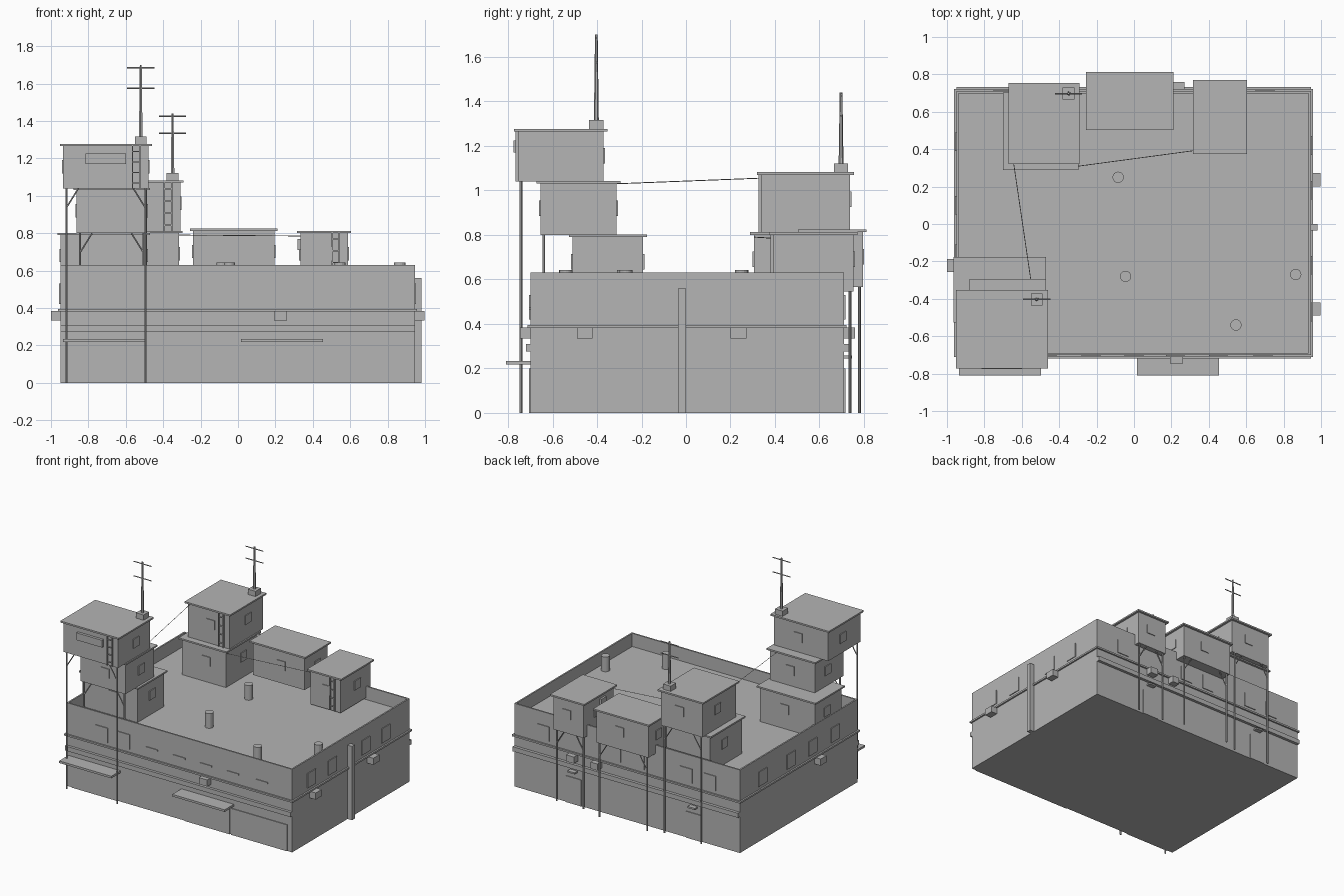
import bpy, bmesh, math
from mathutils import Vector

if "Cube" in bpy.data.objects:
    bpy.data.objects.remove(bpy.data.objects["Cube"])

grey = bpy.data.materials.new("plain_grey")
grey.diffuse_color = (0.46, 0.46, 0.46, 1)
grey.use_nodes = True
grey.node_tree.nodes["Principled BSDF"].inputs["Base Color"].default_value = grey.diffuse_color


def finish(name, bm):
    me = bpy.data.meshes.new(name)
    bm.to_mesh(me)
    bm.free()
    me.materials.append(grey)
    ob = bpy.data.objects.new(name, me)
    bpy.context.collection.objects.link(ob)
    return ob


def add_box(bm, x0, x1, y0, y1, z0, z1):
    verts = bmesh.ops.create_cube(bm, size=1)["verts"]
    for v in verts:
        v.co = Vector(((x0 + x1) / 2 + v.co.x * (x1 - x0),
                       (y0 + y1) / 2 + v.co.y * (y1 - y0),
                       (z0 + z1) / 2 + v.co.z * (z1 - z0)))


def box(name, *ext):
    bm = bmesh.new()
    add_box(bm, *ext)
    return finish(name, bm)


def rod(name, a, b, r, r2=None, sides=6):
    a, b = Vector(a), Vector(b)
    bm = bmesh.new()
    bmesh.ops.create_cone(bm, cap_ends=True, segments=sides, radius1=r,
                          radius2=r if r2 is None else r2, depth=(b - a).length)
    ob = finish(name, bm)
    ob.location = (a + b) / 2
    ob.rotation_euler = (b - a).to_track_quat("Z", "Y").to_euler()
    return ob


def plate(name, side, wall, u, z0, z1, w, t=0.006):
    """Thin panel on a wall: side is -x, +x, -y or +y, u the centre along it."""
    s = 1 if side[0] == "+" else -1
    lo, hi = sorted((wall - s * 0.001, wall + s * t))
    if side[1] == "x":
        return box(name, lo, hi, u - w / 2, u + w / 2, z0, z1)
    return box(name, u - w / 2, u + w / 2, lo, hi, z0, z1)


def ladder(name, x0, x1, y, z0, z1):
    bm = bmesh.new()
    for x in (x0, x1 - 0.007):
        add_box(bm, x, x + 0.007, y - 0.012, y, z0, z1)
    n = 4
    for i in range(n):
        z = z0 + (i + 0.5) * (z1 - z0) / n
        add_box(bm, x0, x1, y - 0.009, y - 0.003, z - 0.003, z + 0.003)
    finish(name, bm)


def hut(name, x0, x1, y0, y1, z0, z1, over=0.017, windows="-x +x -y +y"):
    box(name + "_walls", x0, x1, y0, y1, z0, z1)
    box(name + "_roof", x0 - over, x1 + over, y0 - over, y1 + over, z1, z1 + 0.012)
    zc = z1 - 0.11
    for side in windows.split():
        wall = {"-x": x0, "+x": x1, "-y": y0, "+y": y1}[side]
        lo, hi = (y0, y1) if side[1] == "x" else (x0, x1)
        plate(name + "_window", side, wall, lo + 0.55 * (hi - lo), zc - 0.035, zc + 0.035, 0.07)


def stilts(name, xs, y, z0, top, brace=0.065):
    for x, s in zip(xs, (1, -1)):
        rod(name + "_post", (x, y, z0), (x, y, top), 0.006)
        rod(name + "_brace", (x, y, top - 0.105), (x + s * brace, y, top), 0.004)


def antenna(name, x, y, z, top, bars):
    box(name + "_base", x - 0.032, x + 0.032, y - 0.032, y + 0.032, z, z + 0.042)
    rod(name + "_mast", (x, y, z + 0.04), (x, y, top), 0.011, 0.006)
    for b in bars:
        rod(name + "_bar", (x - 0.073, y, b), (x + 0.073, y, b), 0.004)


# Main building with a sunken roof behind a parapet
X0, X1, Y0, Y1, H, ROOF = -0.95, 0.945, -0.70, 0.71, 0.63, 0.53
bm = bmesh.new()
add_box(bm, X0, X1, Y0, Y1, 0, H)
bm.normal_update()
top = max(bm.faces, key=lambda f: f.calc_center_median().z)
bmesh.ops.inset_region(bm, faces=[top], thickness=0.016)
inner = bmesh.ops.extrude_face_region(bm, geom=[top])
bmesh.ops.translate(bm, vec=(0, 0, ROOF - H),
                    verts=[g for g in inner["geom"] if isinstance(g, bmesh.types.BMVert)])
if top.is_valid:
    bmesh.ops.delete(bm, geom=[top], context="FACES_ONLY")
bmesh.ops.recalc_face_normals(bm, faces=bm.faces)
finish("main_building", bm)

# Ledge around the building, lower bands on front and back
for y0, y1 in ((Y0 - 0.012, Y0), (Y1, Y1 + 0.012)):
    box("ledge", X0 - 0.012, X1 + 0.012, y0, y1, 0.382, 0.395)
for x0, x1 in ((X0 - 0.012, X0), (X1, X1 + 0.012)):
    box("ledge", x0, x1, Y0, Y1, 0.382, 0.395)
box("front_band", X0, X1, Y0 - 0.02, Y0, 0.275, 0.31)
box("back_band", X0, X1, Y1, Y1 + 0.022, 0.275, 0.31)

# Side duct, awnings
box("side_duct", X1, 0.982, -0.035, 0, 0, 0.56)
for x0, x1 in ((-0.935, -0.497), (0.015, 0.455)):
    box("front_awning", x0, x1, -0.81, Y0, 0.218, 0.234)

# Cooling units on the walls
for ext in ((0.193, 0.263, -0.745, Y0), (X1, 0.996, 0.2, 0.272), (X1, 0.996, -0.49, -0.42),
            (-1.0, X0, -0.257, -0.187), (0.21, 0.27, Y1, 0.76), (0.41, 0.475, Y1, 0.76)):
    box("cooling_unit", *ext, 0.334, 0.384)

# Doors, shutter, small door canopies
plate("front_shutter", "-y", Y0, 0.67, 0, 0.2, 0.47)
plate("front_shutter", "-y", Y0, 0.235, 0, 0.2, 0.38)
plate("front_shutter", "-y", Y0, -0.715, 0, 0.2, 0.38)
for x in (0.445, -0.565):
    plate("back_door", "+y", Y1, x, 0, 0.2, 0.13)
    box("door_canopy", x - 0.03, x + 0.03, Y1, Y1 + 0.035, 0.245, 0.257)

# Upper windows and vent slits
for x in (-0.655, -0.47):
    plate("front_window", "-y", Y0, x, 0.42, 0.53, 0.11)
for x in (-0.23, 0, 0.22, 0.45, 0.69):
    plate("vent_slit", "-y", Y0, x, 0.465, 0.477, 0.1)
for y in (-0.47, -0.22, 0.18, 0.42):
    plate("right_window", "+x", X1, y, 0.42, 0.53, 0.1)
for y in (0.44, 0.1, -0.16, -0.43):
    plate("left_window", "-x", X0, y, 0.42, 0.53, 0.1)
for x in (-0.7, -0.5, -0.1, 0.1, 0.7):
    plate("back_window", "+y", Y1, x, 0.42, 0.53, 0.1)

# Roof vents
for x, y in ((-0.085, 0.25), (-0.045, -0.28), (0.865, -0.27), (0.545, -0.54)):
    rod("roof_vent", (x, y, ROOF), (x, y, 0.642), 0.03, sides=16)

# Front left tower of three stacked huts
hut("front_tower_low", -0.948, -0.487, -0.51, -0.193, ROOF, 0.79)
hut("front_tower_mid", -0.863, -0.487, -0.655, -0.312, 0.80, 1.03)
hut("front_tower_top", -0.935, -0.478, -0.755, -0.37, 1.04, 1.265, windows="-x +x +y")
stilts("front_tower", (-0.918, -0.495), -0.742, 0, 1.04)
stilts("front_tower_mid", (-0.845, -0.505), -0.64, ROOF, 0.80)
box("front_cooler", -0.815, -0.6, -0.775, -0.755, 1.17, 1.225)
ladder("front_ladder", -0.568, -0.52, -0.755, 1.04, 1.265)
antenna("front_antenna", -0.52, -0.403, 1.275, 1.70, (1.575, 1.685))

# Back left tower of two huts
hut("back_tower_low", -0.683, -0.315, 0.305, 0.685, ROOF, 0.80, windows="-x +x -y")
hut("back_tower_top", -0.655, -0.308, 0.337, 0.738, 0.81, 1.07)
stilts("back_tower", (-0.645, -0.335), 0.737, 0, 0.81)
ladder("back_ladder", -0.397, -0.35, 0.337, 0.81, 1.07)
antenna("back_antenna", -0.35, 0.697, 1.08, 1.44, (1.335, 1.425))

# Middle hut overhanging the back wall
hut("middle_hut", -0.24, 0.195, 0.52, 0.795, 0.565, 0.812)
stilts("middle_hut", (-0.22, 0.18), 0.78, 0, 0.565)

# Right hut
hut("right_hut", 0.333, 0.587, 0.392, 0.753, 0.545, 0.80)
stilts("right_hut", (0.345, 0.57), 0.737, 0, 0.545)
ladder("right_ladder", 0.5, 0.543, 0.392, 0.55, 0.80)
box("right_hut_cooler", 0.318, 0.333, 0.5, 0.56, 0.71, 0.77)

# Cables between huts
rod("long_cable", (-0.645, 0.335, 1.055), (-0.55, -0.31, 1.03), 0.002, sides=4)
rod("cross_cable", (-0.315, 0.307, 0.79), (0.333, 0.394, 0.785), 0.002, sides=4)
